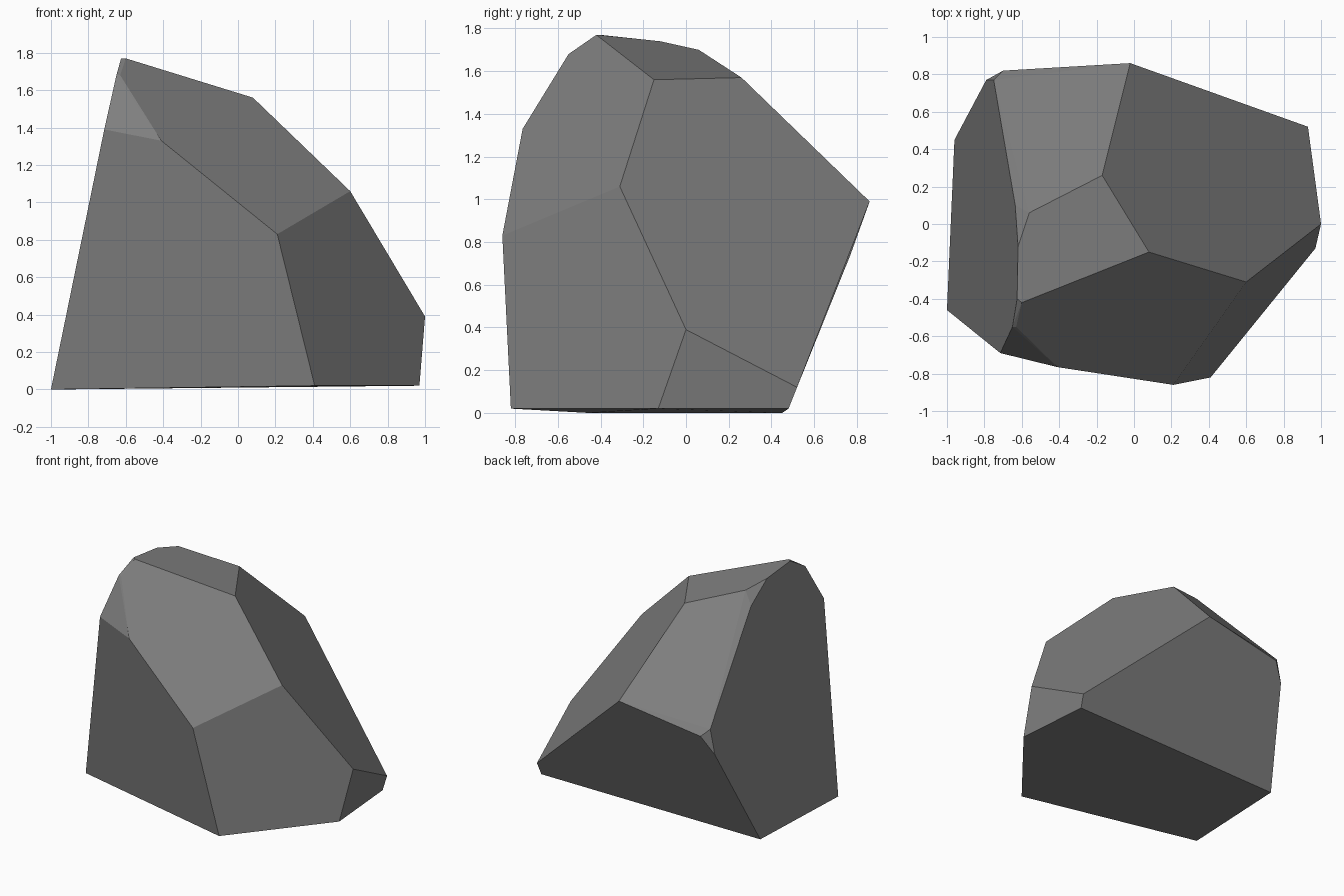
import bpy, bmesh, math

if "Cube" in bpy.data.objects:
    bpy.data.objects.remove(bpy.data.objects["Cube"])

# Corner points of the chiselled boulder, grouped by region
base = [(-1, -.46, 0), (.41, -.82, .02), (.97, -.13, .02), (.92, .48, .02), (-.96, .45, 0)]
sides = [(1, 0, .39), (.93, .52, .12), (.21, -.86, .83), (-.02, .86, .99),
         (-.79, .77, .74), (-.75, .77, .93), (-.70, .82, .88), (.6, -.31, 1.06)]
shoulder = [(-.41, -.765, 1.33), (-.715, -.69, 1.39), (-.65, -.55, 1.68), (-.63, -.55, 1.68)]
crown = [(-.60, -.42, 1.77), (-.625, -.40, 1.77), (-.62, -.12, 1.74), (-.56, .06, 1.70),
         (-.635, .10, 1.61), (-.17, .26, 1.57), (.08, -.15, 1.56)]

# Convex hull, then merge near-coplanar triangles into flat facets
bm = bmesh.new()
for p in base + sides + shoulder + crown:
    bm.verts.new(p)
bmesh.ops.convex_hull(bm, input=bm.verts[:])
bmesh.ops.dissolve_limit(bm, angle_limit=math.radians(4), verts=bm.verts[:], edges=bm.edges[:])
bmesh.ops.recalc_face_normals(bm, faces=bm.faces[:])

mesh = bpy.data.meshes.new("rock")
bm.to_mesh(mesh)
bm.free()
rock = bpy.data.objects.new("rock", mesh)
bpy.context.collection.objects.link(rock)

# Plain grey stone
stone = bpy.data.materials.new("grey stone")
stone.diffuse_color = (.21, .21, .21, 1)
stone.use_nodes = True
stone.node_tree.nodes["Principled BSDF"].inputs["Base Color"].default_value = stone.diffuse_color
mesh.materials.append(stone)
